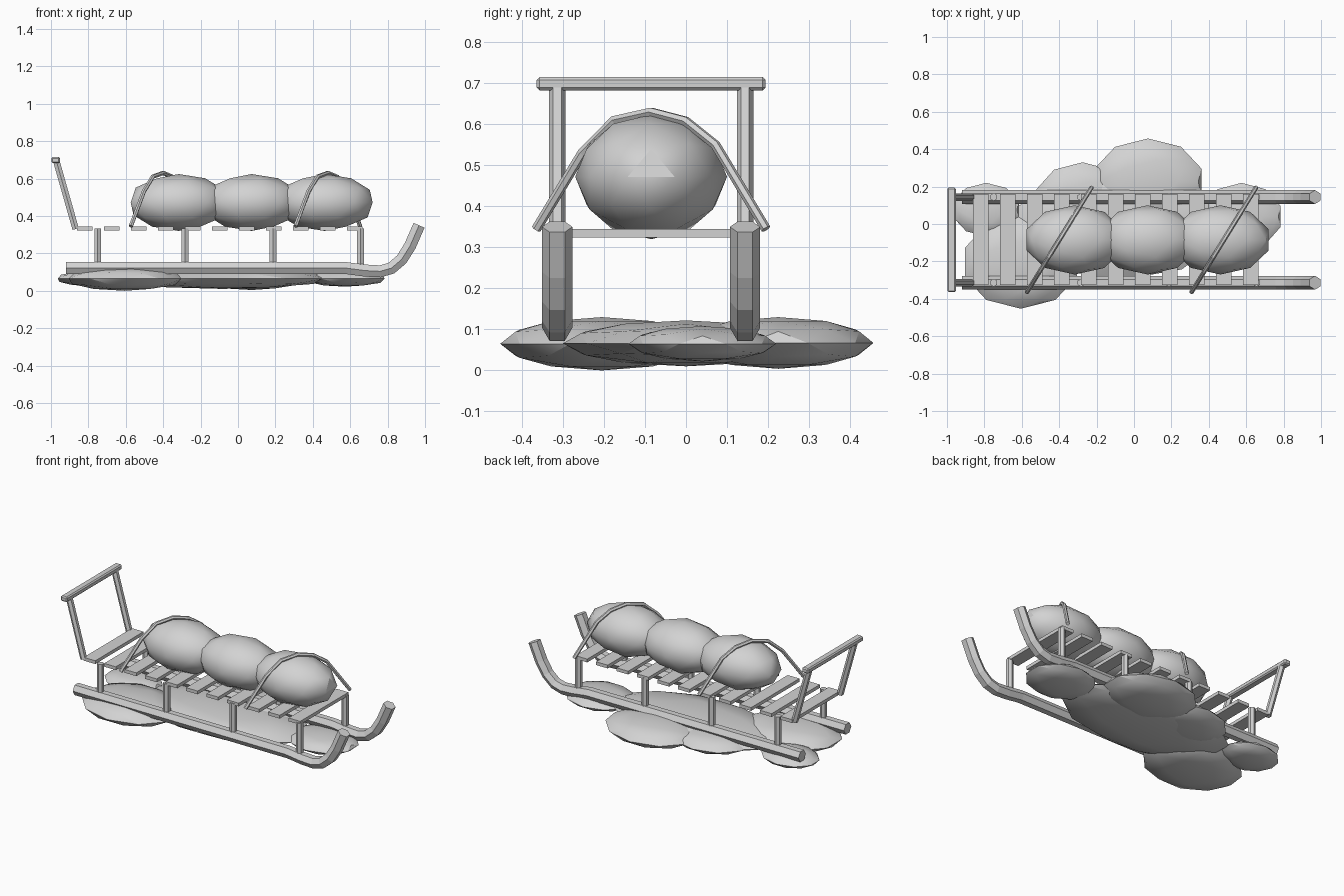
import bpy, bmesh, math
from mathutils import Vector, Matrix

if "Cube" in bpy.data.objects:
    bpy.data.objects.remove(bpy.data.objects["Cube"])

grey = bpy.data.materials.new("light grey")
grey.diffuse_color = (0.65, 0.65, 0.65, 1)
grey.use_nodes = True
grey.node_tree.nodes["Principled BSDF"].inputs["Base Color"].default_value = grey.diffuse_color

CY = -0.085            # sled centre line
RAILS = {"left": CY + 0.229, "right": CY - 0.229}


def finish(name, bm, smooth=None):
    bmesh.ops.recalc_face_normals(bm, faces=bm.faces)
    me = bpy.data.meshes.new(name)
    bm.to_mesh(me)
    bm.free()
    me.materials.append(grey)
    if smooth:
        me.shade_smooth()
        me.set_sharp_from_angle(angle=math.radians(smooth))
    ob = bpy.data.objects.new(name, me)
    bpy.context.collection.objects.link(ob)
    return ob


def tube(name, pts, r, ref, sides=6):
    """Sweep a polygon along a path; one corner points towards ref."""
    pts = [Vector(p) for p in pts]
    bm = bmesh.new()
    rings = []
    for i, p in enumerate(pts):
        t = (pts[min(i + 1, len(pts) - 1)] - pts[max(i - 1, 0)]).normalized()
        n = Vector(ref)
        n = (n - t * n.dot(t)).normalized()
        b = t.cross(n)
        rings.append([bm.verts.new(p + r * (n * math.cos(a) + b * math.sin(a)))
                      for a in (2 * math.pi * k / sides for k in range(sides))])
    for a, b in zip(rings, rings[1:]):
        for k in range(sides):
            j = (k + 1) % sides
            bm.faces.new((a[k], a[j], b[j], b[k]))
    bm.faces.new(rings[0])
    bm.faces.new(rings[-1])
    return finish(name, bm)


def box(name, centre, size, bevel=0):
    bm = bmesh.new()
    bmesh.ops.create_cube(bm, size=1)
    bmesh.ops.scale(bm, vec=size, verts=bm.verts)
    if bevel:
        bmesh.ops.bevel(bm, geom=bm.edges[:], offset=bevel, segments=1, affect='EDGES')
    bmesh.ops.translate(bm, vec=centre, verts=bm.verts)
    return finish(name, bm)


def blob(name, centre, radii):
    bm = bmesh.new()
    bmesh.ops.create_icosphere(bm, subdivisions=2, radius=1,
                               matrix=Matrix.Translation(centre) @ Matrix.Diagonal((*radii, 1)))
    return finish(name, bm, 30)


# runners, posts and handle uprights on both sides
profile = [(-0.92, 0.123), (0.58, 0.121), (0.68, 0.108), (0.76, 0.104), (0.82, 0.121),
           (0.875, 0.168), (0.92, 0.24), (0.968, 0.35)]
for side, y in RAILS.items():
    tube(f"{side}_runner", [(x, y, z) for x, z in profile], 0.037, (0, 1, 0))
    for i, x in enumerate((-0.75, -0.283, 0.187, 0.655)):
        tube(f"{side}_post_{i + 1}", [(x, y, 0.12), (x, y, 0.333)], 0.021, (0, 1, 0))
    tube(f"{side}_handle_upright", [(-0.868, y, 0.33), (-0.973, y, 0.70)], 0.02, (0, 1, 0))

# handle bar
box("handle_bar", (-0.975, CY, 0.699), (0.046, 0.558, 0.033), 0.007)

# deck slats
for i in range(11):
    box(f"deck_slat_{i + 1}", (-0.82 + 0.1445 * i, CY + 0.003, 0.334), (0.082, 0.486, 0.021))

# cargo bags
for i in range(3):
    blob(f"cargo_bag_{i + 1}", (-0.317 + 0.39 * i, CY, 0.472), (0.27, 0.185, 0.152))

# diagonal straps over the bags
half = [(-1, 0.345), (-0.6, 0.53), (-0.32, 0.61), (0, 0.63), (0.3, 0.608), (0.56, 0.55), (1, 0.345)]
for i, xc in enumerate((-0.4, 0.48)):
    tube(f"strap_{i + 1}", [(xc + 0.173 * s, CY + 0.28 * s, z) for s, z in half],
         0.012, (0.85, -0.53, 0))

# flattened snow mounds under the sled
mounds = [
    ((-0.605, -0.205, 0.065), (0.315, 0.248, 0.065)),
    ((0.075, 0.225, 0.067), (0.30, 0.232, 0.063)),
    ((0.575, 0.04, 0.065), (0.22, 0.18, 0.043)),
    ((-0.275, 0.12, 0.065), (0.26, 0.21, 0.05)),
    ((-0.79, 0.077, 0.065), (0.183, 0.143, 0.04)),
    ((-0.08, 0.0, 0.066), (0.57, 0.30, 0.056)),
]
for i, (c, r) in enumerate(mounds):
    blob(f"snow_mound_{i + 1}", c, r)
